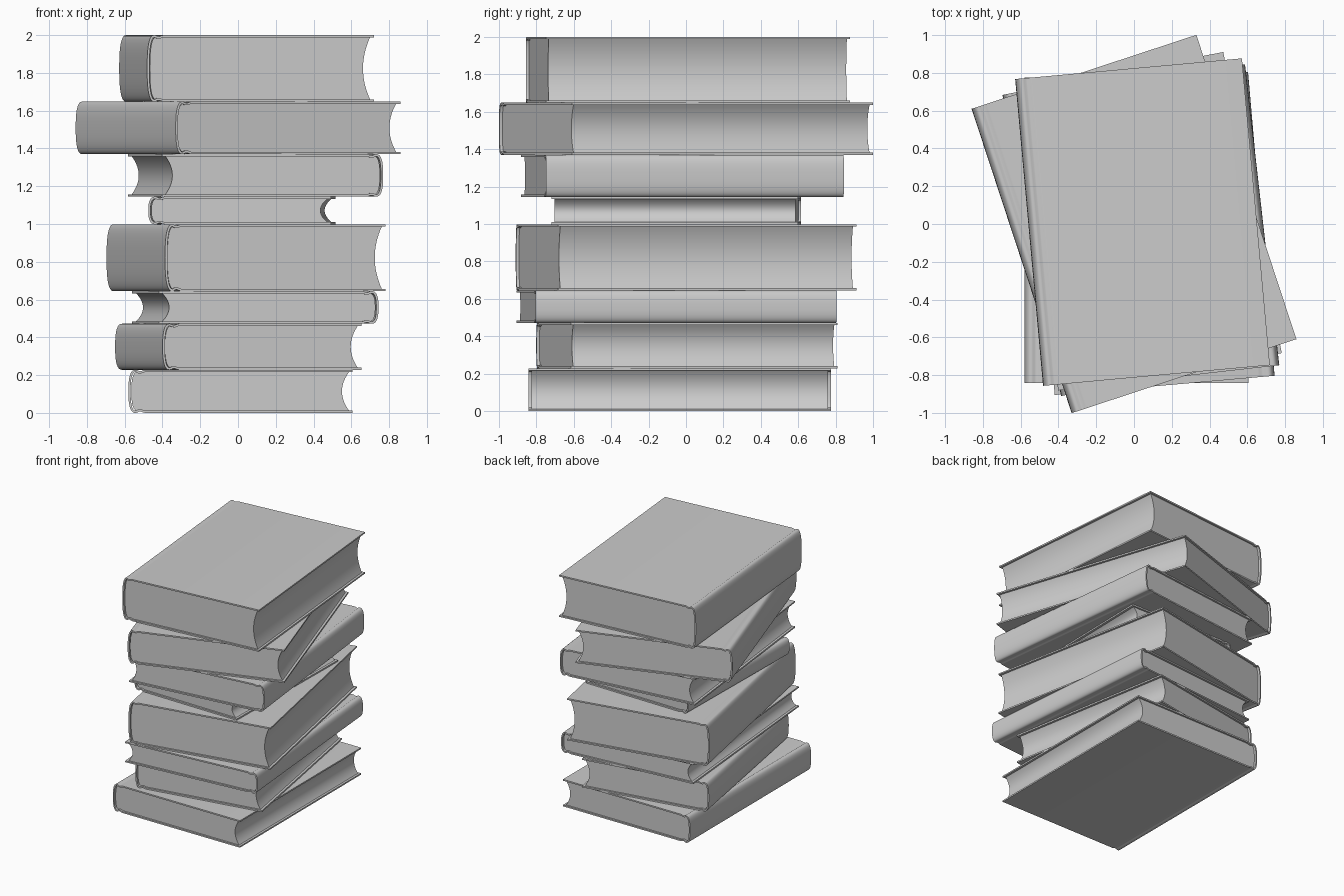
import bpy, bmesh, math
from mathutils import Vector

if "Cube" in bpy.data.objects:
    bpy.data.objects.remove(bpy.data.objects["Cube"])

T = 0.012  # cover board thickness


def prism(name, quads_2d, outline, length, loc, rot):
    """Extrude a 2D (x, z) outline along y; quads_2d are the end-cap faces."""
    bm = bmesh.new()
    n = len(outline)
    a = [bm.verts.new((x, -length / 2, z)) for x, z in outline]
    b = [bm.verts.new((x, length / 2, z)) for x, z in outline]
    for i in range(n):
        j = (i + 1) % n
        bm.faces.new((a[i], a[j], b[j], b[i]))
    for f in quads_2d:
        bm.faces.new([a[i] for i in f])
        bm.faces.new([b[i] for i in f])
    bmesh.ops.recalc_face_normals(bm, faces=bm.faces)
    me = bpy.data.meshes.new(name)
    bm.to_mesh(me)
    bm.free()
    me.shade_smooth()
    me.set_sharp_from_angle(angle=math.radians(35))
    ob = bpy.data.objects.new(name, me)
    ob.location = loc
    ob.rotation_euler = (0, 0, math.radians(rot))
    bpy.context.collection.objects.link(ob)
    return ob


def spine_arc(x0, depth, half, n=24, e=2 / 2.6):
    """Rounded spine section from top to bottom, bulging towards -x."""
    pts = []
    for i in range(n + 1):
        t = math.pi / 2 - math.pi * i / n
        c, s = max(math.cos(t), 0), math.sin(t)
        pts.append((x0 + depth - depth * c ** e,
                    math.copysign(half * abs(s) ** e, s)))
    return pts


def book(i, cx, cy, z0, z1, w, l, rot):
    h = (z1 - z0) / 2
    loc = (cx, cy, (z0 + z1) / 2)
    left, right = -w / 2, w / 2
    # cover: boards, hinge groove and rounded spine in one wrapped strip
    d = 0.038
    groove = [(0.088, 0), (0.078, .002), (0.066, .007), (0.056, .007), (0.046, .001)]
    top = [(right, h)] + [(left + x, h - g) for x, g in groove]
    outer = top + spine_arc(left, d, h) + [(x, -z) for x, z in reversed(top)]
    inner = []
    for k, p in enumerate(outer):
        q0 = Vector(outer[max(k - 1, 0)])
        q1 = Vector(outer[min(k + 1, len(outer) - 1)])
        t = (q1 - q0).normalized()
        inner.append((p[0] - t.y * T, p[1] + t.x * T))
    n = len(outer)
    outline = outer + inner[::-1]
    caps = [(k, k + 1, 2 * n - 2 - k, 2 * n - 1 - k) for k in range(n - 1)]
    prism(f"book_{i}_cover", caps, outline, l, loc, rot)
    # page block: hollow fore edge, rounded back
    hp = h - T + 0.001
    back = spine_arc(left + T + 0.004, 0.034, hp)
    m = len(back)
    fore = []
    for k in range(m):
        s = 1 - 2 * k / (m - 1)
        fore.append((right - 0.018 - 0.038 * (1 - s * s), hp * s))
    outline = back + fore[::-1]
    caps = [(k, k + 1, 2 * m - 2 - k, 2 * m - 1 - k) for k in range(m - 1)]
    prism(f"book_{i}_pages", caps, outline, l - 0.03, loc, rot)


# centre x, centre y, bottom, top, width, length, turn in degrees
BOOKS = [
    (0.013, -0.033, 0.000, 0.228, 1.187, 1.615, 0),
    (0.002, 0.005, 0.228, 0.472, 1.07, 1.447, 10),
    (0.092, -0.05, 0.472, 0.645, 1.168, 1.614, 185),
    (0.043, 0.0, 0.645, 0.998, 1.19, 1.623, 11),
    (0.020, -0.052, 0.998, 1.145, 0.967, 1.318, -1),
    (0.093, -0.018, 1.145, 1.37, 1.178, 1.602, 186.5),
    (0.0, 0.0, 1.37, 1.648, 1.252, 1.695, 18.2),
    (0.045, 0.010, 1.648, 2.0, 1.205, 1.63, 5.2),
]
for i, b in enumerate(BOOKS, 1):
    book(i, *b)
